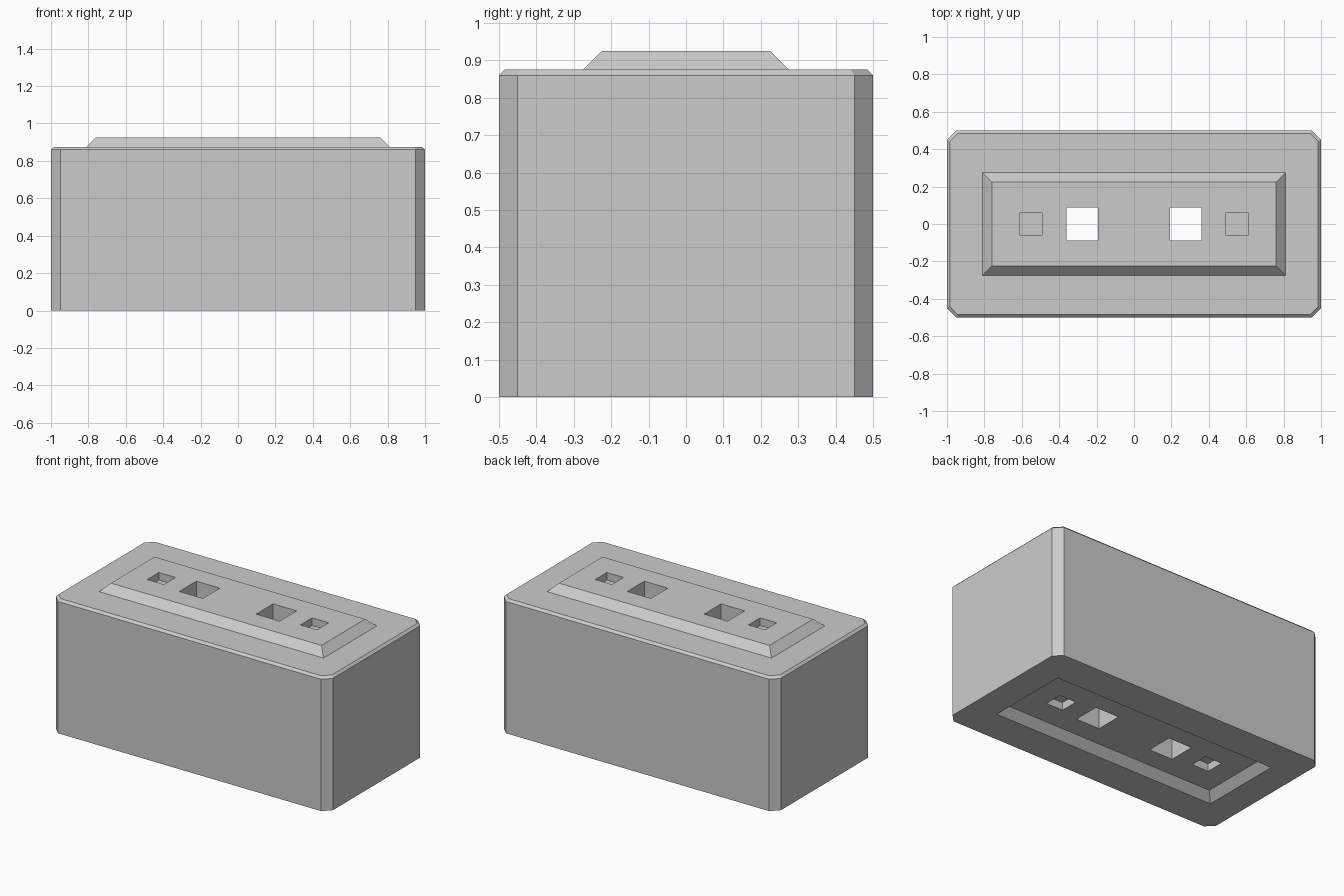
import bpy
import bmesh

if "Cube" in bpy.data.objects:
    bpy.data.objects.remove(bpy.data.objects["Cube"], do_unlink=True)

grey = bpy.data.materials.new("light_grey")
grey.use_nodes = True
colour = (0.6, 0.6, 0.6, 1)
grey.diffuse_color = colour
grey.node_tree.nodes["Principled BSDF"].inputs["Base Color"].default_value = colour


def outline(hx, hy, cut=0):
    """Rectangle, or rectangle with its corners cut off."""
    if not cut:
        return [(-hx, -hy), (hx, -hy), (hx, hy), (-hx, hy)]
    a, b = hx - cut, hy - cut
    return [(-a, -hy), (a, -hy), (hx, -b), (hx, b),
            (a, hy), (-a, hy), (-hx, b), (-hx, -b)]


def loft(name, layers, x=0):
    """Closed solid through stacked outlines given as (z, points)."""
    bm = bmesh.new()
    rings = [[bm.verts.new((px + x, py, z)) for px, py in pts] for z, pts in layers]
    n = len(rings[0])
    bm.faces.new(rings[0][::-1])
    bm.faces.new(rings[-1])
    for low, high in zip(rings, rings[1:]):
        for i in range(n):
            j = (i + 1) % n
            bm.faces.new((low[i], low[j], high[j], high[i]))
    mesh = bpy.data.meshes.new(name)
    bm.to_mesh(mesh)
    bm.free()
    mesh.materials.append(grey)
    obj = bpy.data.objects.new(name, mesh)
    bpy.context.collection.objects.link(obj)
    return obj


def combine(target, tool, operation):
    """Apply a boolean and discard the tool."""
    mod = target.modifiers.new("boolean", 'BOOLEAN')
    mod.operation = operation
    mod.solver = 'EXACT'
    mod.object = tool
    bpy.context.view_layer.objects.active = target
    bpy.ops.object.modifier_apply(modifier=mod.name)
    bpy.data.objects.remove(tool, do_unlink=True)


# Block with cut corners and a thin chamfer round the top
block = loft("block", [(0, outline(1, 0.5, 0.05)),
                       (0.86, outline(1, 0.5, 0.05)),
                       (0.875, outline(0.985, 0.485, 0.045))])

# Raised plinth on top, and the matching socket underneath
wide, narrow = outline(0.86, 0.325), outline(0.76, 0.225)
combine(block, loft("plinth", [(0.825, wide), (0.925, narrow)]), 'UNION')
combine(block, loft("socket", [(-0.05, wide), (0.05, narrow)]), 'DIFFERENCE')

# Through holes and shallow square pockets on both sides
for side in (-1, 1):
    hole, pocket = outline(0.085, 0.0875), outline(0.06, 0.06)
    cuts = [(-0.1, 1.0, hole, 0.277),
            (0.875, 1.0, pocket, 0.553),
            (-0.1, 0.1, pocket, 0.553)]
    for bottom, top, shape, x in cuts:
        combine(block, loft("cutter", [(bottom, shape), (top, shape)], side * x), 'DIFFERENCE')
